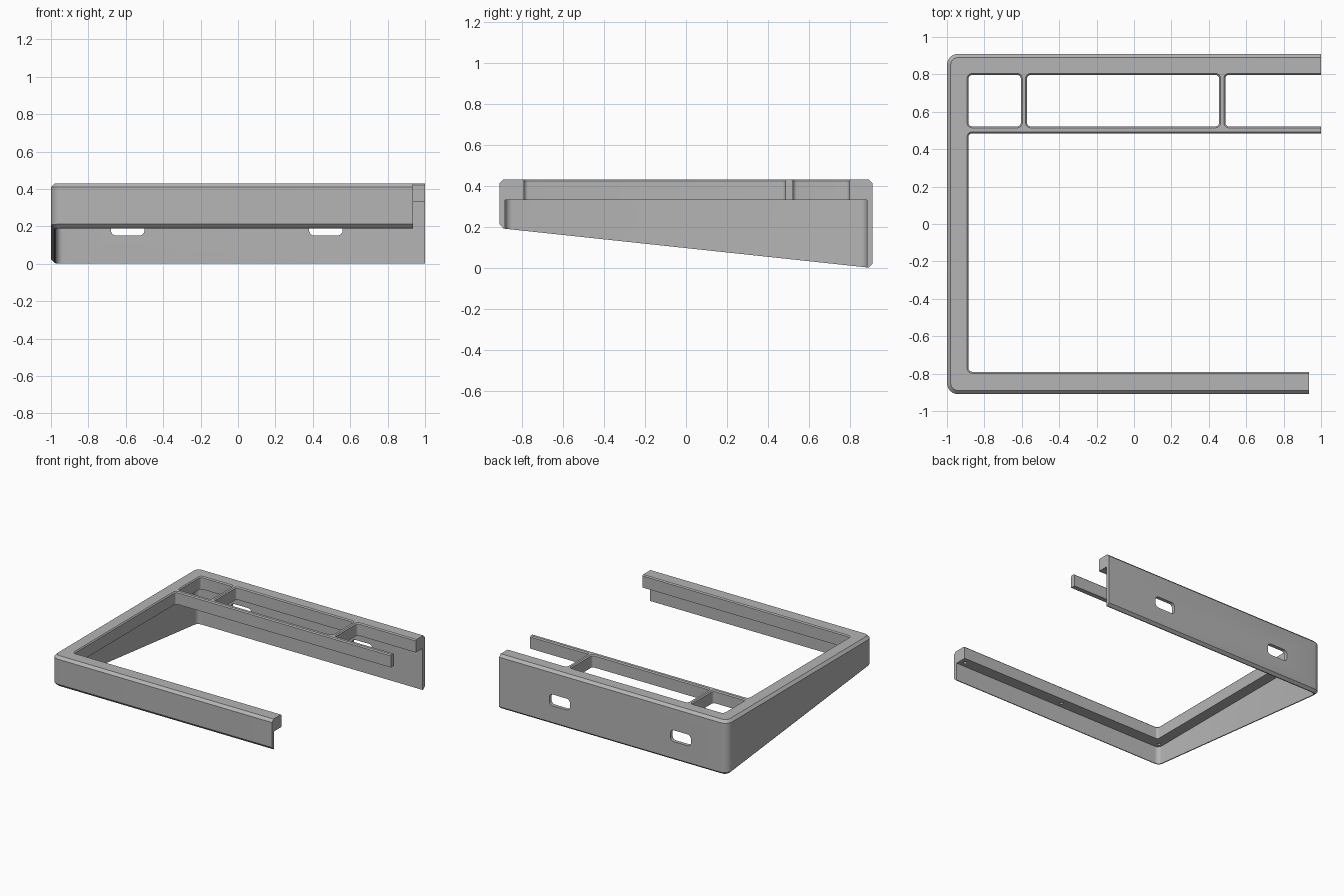
import bpy, bmesh, math
from mathutils import Matrix

cube = bpy.data.objects.get("Cube")
if cube:
    bpy.data.objects.remove(cube, do_unlink=True)

grey = bpy.data.materials.new("mid grey")
grey.use_nodes = True
colour = (0.46, 0.46, 0.46, 1)
grey.diffuse_color = colour
grey.node_tree.nodes["Principled BSDF"].inputs["Base Color"].default_value = colour

TOP, UNDER, WALL, CHAMFER, LIP = 0.43, 0.33, 0.028, 0.02, 0.008


def rounded_rect(x0, x1, y0, y1, r, grow=0.0, steps=6):
    """Rounded rectangle outline, counter-clockwise, enlarged by grow."""
    x0, x1, y0, y1 = x0 - grow, x1 + grow, y0 - grow, y1 + grow
    r = max(r + grow, 0.002)
    pts = []
    corners = [(x1 - r, y1 - r), (x0 + r, y1 - r), (x0 + r, y0 + r), (x1 - r, y0 + r)]
    for i, (cx, cy) in enumerate(corners):
        for s in range(steps + 1):
            a = math.pi / 2 * (i + s / steps)
            pts.append((cx + r * math.cos(a), cy + r * math.sin(a)))
    return pts


def loft(name, rect, r, levels, matrix=None):
    """Solid stacked from outlines; levels hold (growth, height function of y)."""
    bm = bmesh.new()
    rings = [[bm.verts.new((x, y, z(y) if callable(z) else z))
              for x, y in rounded_rect(*rect, r, grow)] for grow, z in levels]
    n = len(rings[0])
    for low, high in zip(rings, rings[1:]):
        for i in range(n):
            j = (i + 1) % n
            bm.faces.new((low[i], low[j], high[j], high[i]))
    bm.faces.new(rings[0][::-1])
    bm.faces.new(rings[-1])
    if matrix:
        bm.transform(matrix)
    bmesh.ops.recalc_face_normals(bm, faces=bm.faces)
    mesh = bpy.data.meshes.new(name)
    bm.to_mesh(mesh)
    bm.free()
    mesh.materials.append(grey)
    obj = bpy.data.objects.new(name, mesh)
    bpy.context.collection.objects.link(obj)
    return obj


def slope(y):
    return 0.19 * (0.89 - y) / 1.78


# Outer wedge-shaped body with chamfered outer edges, overlong at the open end
frame = loft("tray_frame", (-1, 1.3, -0.91, 0.91), 0.06, [
    (-CHAMFER, slope),
    (0, lambda y: slope(y) + CHAMFER),
    (0, TOP - CHAMFER),
    (-CHAMFER, TOP)])

cutters = []


def opening(x0, x1, y0, y1):
    """Through opening whose upper edge is chamfered."""
    cutters.append(loft("opening_cutter", (x0, x1, y0, y1), 0.02, [
        (0, -0.5), (0, TOP - LIP), (LIP, TOP), (LIP, TOP + 0.2)]))


# Hollow underside, leaving thin outer walls
cutters.append(loft("cavity_cutter", (-1 + WALL, 1.6, -0.91 + WALL, 0.91 - WALL),
                    0.035, [(0, -0.5), (0, UNDER)]))

# Main opening and the three pockets along the back
opening(-0.885, 1.5, -0.79, 0.485)
for left, right in ((-0.885, -0.605), (-0.572, 0.455), (0.488, 1.5)):
    opening(left, right, 0.522, 0.797)

# Square trims at the open end, the front rail being shorter
for start, y0, y1 in ((1, -1.2, 1.2), (0.935, -1.1, 0)):
    cutters.append(loft("end_trim", (start, 2, y0, y1), 0, [(0, -0.6), (0, 0.8)]))

# Rounded slots through the back wall
stand_up = Matrix.Rotation(math.pi / 2, 4, "X")
for x in (-0.59, 0.47):
    cutters.append(loft("slot_cutter", (x - 0.09, x + 0.09, 0.15, 0.24), 0.03,
                        [(0, -1.0), (0, -0.85)], stand_up))

# Small blind screw holes under the front and back rims
for x in (-0.94, -0.02, 0.89):
    for y in (-0.84, 0.84):
        cutters.append(loft("screw_hole_cutter", (x - 0.013, x + 0.013, y - 0.013, y + 0.013),
                            0.0129, [(0, 0.3), (0, 0.39)]))

# Carve the frame
bpy.ops.object.select_all(action="DESELECT")
frame.select_set(True)
bpy.context.view_layer.objects.active = frame
for cutter in cutters:
    cutter.hide_render = True
    mod = frame.modifiers.new("cut", "BOOLEAN")
    mod.operation = "DIFFERENCE"
    mod.solver = "EXACT"
    mod.object = cutter
    bpy.ops.object.modifier_apply(modifier=mod.name)
    bpy.data.objects.remove(cutter, do_unlink=True)

bpy.ops.object.shade_smooth_by_angle(angle=math.radians(25))
